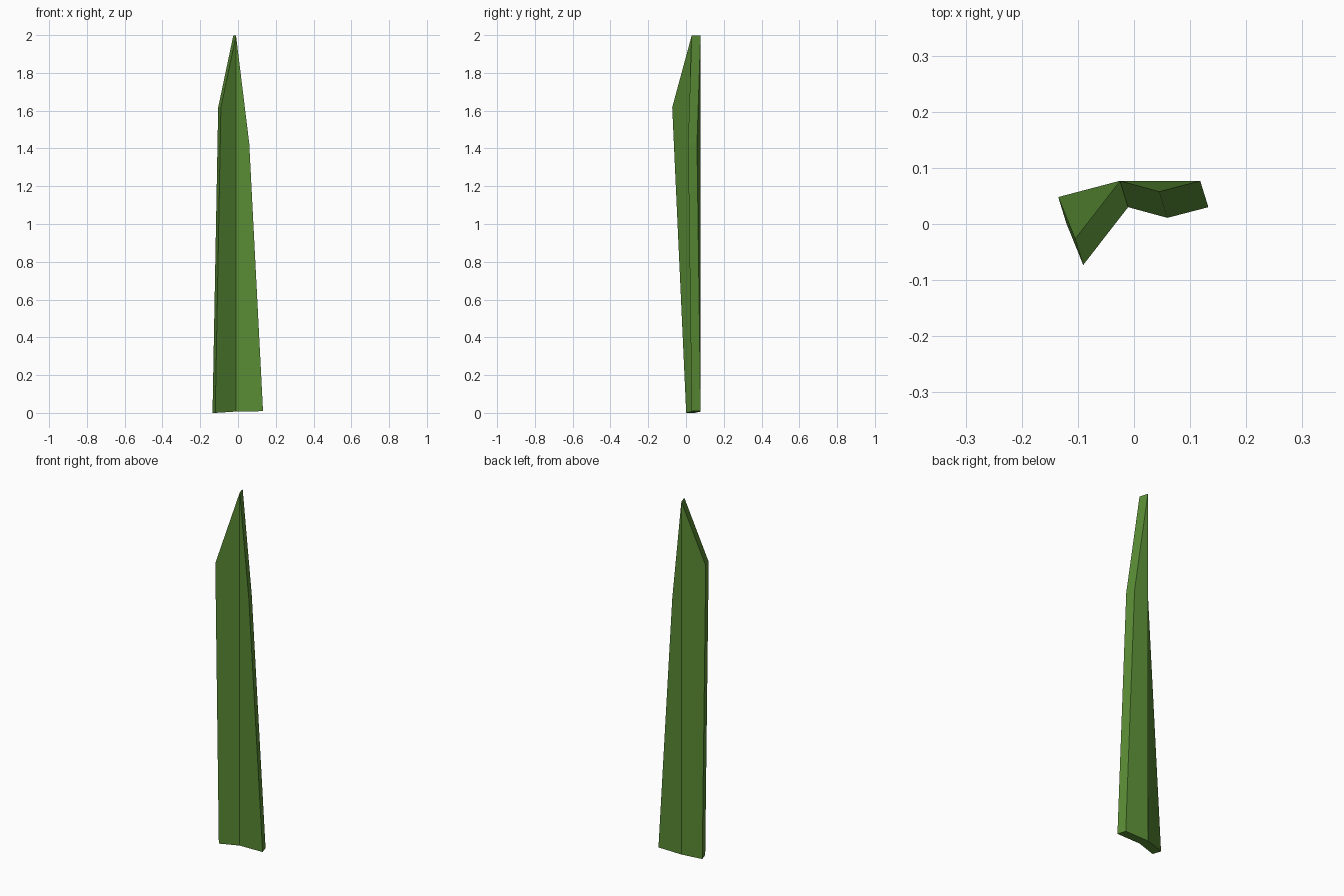
import bpy, bmesh
from mathutils import Vector

if "Cube" in bpy.data.objects:
    bpy.data.objects.remove(bpy.data.objects["Cube"])

# Back sheet of the folded blade: outline points around the centre fold
fold_base, tip = (-0.025, 0.077, 0.01), (-0.025, 0.077, 2.0)
left_base, left_shoulder = (-0.135, 0.048, 0.003), (-0.105, -0.026, 1.62)
right_base, right_shoulder = (0.118, 0.077, 0.012), (0.045, 0.058, 1.43)
thickness = Vector((0.0145, -0.047, 0.0))

bm = bmesh.new()
v = [bm.verts.new(p) for p in (fold_base, tip, left_base, left_shoulder,
                               right_base, right_shoulder)]
bm.faces.new((v[0], v[2], v[3], v[1]))
bm.faces.new((v[4], v[0], v[1], v[5]))

# Front sheet and rim: extrude the sheet by the thickness, keeping the back
back = list(bm.faces)
ext = bmesh.ops.extrude_face_region(bm, geom=back, use_keep_orig=True)
moved = [g for g in ext["geom"] if isinstance(g, bmesh.types.BMVert)]
bmesh.ops.translate(bm, verts=moved, vec=thickness)
bmesh.ops.recalc_face_normals(bm, faces=bm.faces)

low = min(p.co.z for p in bm.verts)
bmesh.ops.translate(bm, verts=bm.verts, vec=(0, 0, -low))

mesh = bpy.data.meshes.new("grass_blade")
bm.to_mesh(mesh)
bm.free()
blade = bpy.data.objects.new("grass_blade", mesh)
bpy.context.collection.objects.link(blade)

# Leaf green
green = bpy.data.materials.new("leaf_green")
green.diffuse_color = (0.10, 0.26, 0.035, 1)
green.use_nodes = True
green.node_tree.nodes["Principled BSDF"].inputs["Base Color"].default_value = green.diffuse_color
mesh.materials.append(green)
